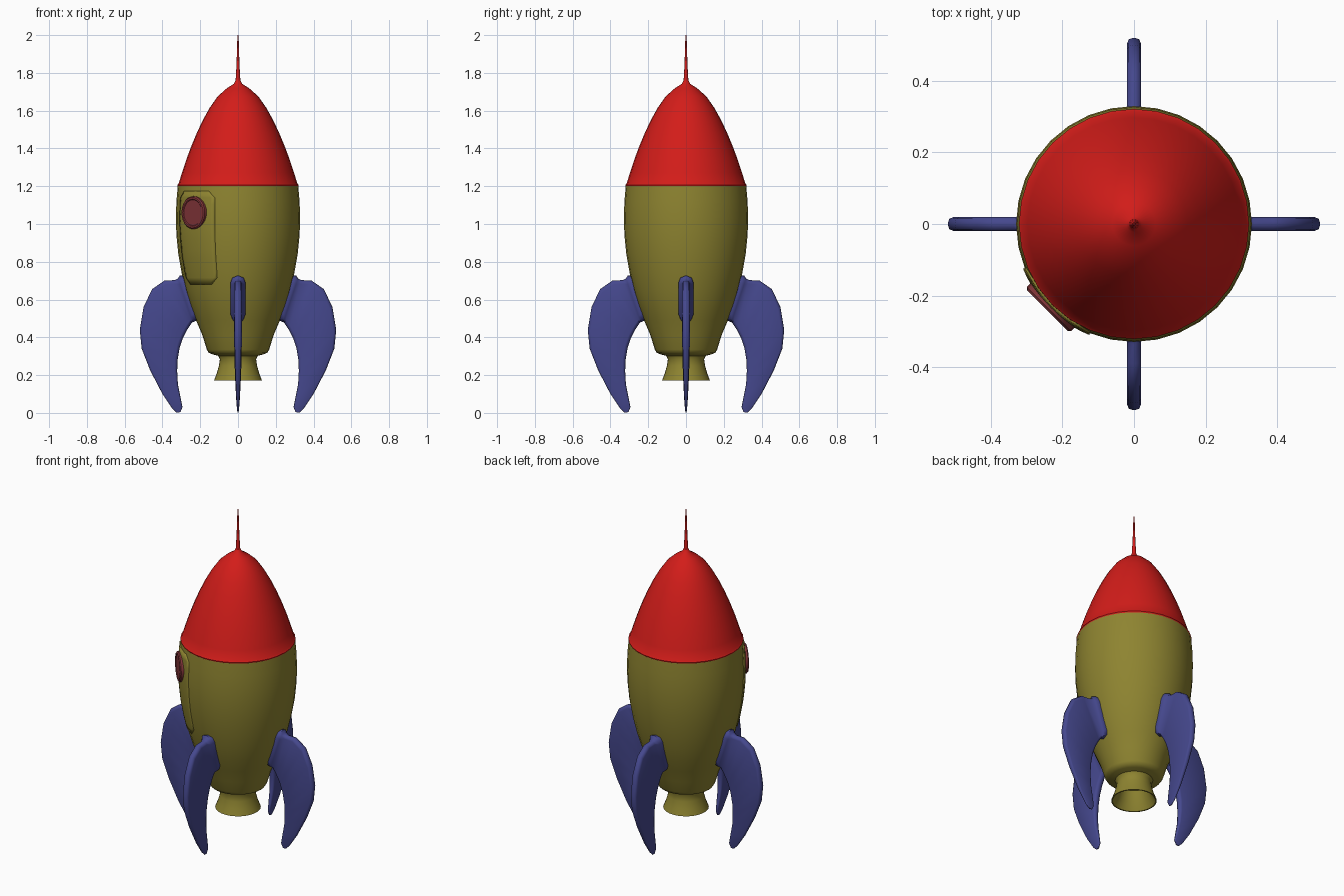
import bpy, bmesh
from math import sin, cos, pi, radians
from mathutils import Vector, Matrix

if "Cube" in bpy.data.objects:
    bpy.data.objects.remove(bpy.data.objects["Cube"])


def material(name, rgb):
    m = bpy.data.materials.new(name)
    m.diffuse_color = (*rgb, 1)
    m.use_nodes = True
    m.node_tree.nodes["Principled BSDF"].inputs["Base Color"].default_value = m.diffuse_color
    return m


OLIVE = material("olive", (0.27, 0.23, 0.03))
RED = material("red", (0.65, 0.012, 0.01))
BLUE = material("blue", (0.06, 0.065, 0.27))
GLASS = material("dark_red", (0.22, 0.035, 0.04))


def finish(name, bm, mat, angle=40):
    bmesh.ops.recalc_face_normals(bm, faces=bm.faces)
    me = bpy.data.meshes.new(name)
    bm.to_mesh(me)
    bm.free()
    ob = bpy.data.objects.new(name, me)
    bpy.context.collection.objects.link(ob)
    me.materials.append(mat)
    bpy.ops.object.select_all(action='DESELECT')
    ob.select_set(True)
    bpy.context.view_layer.objects.active = ob
    bpy.ops.object.shade_smooth_by_angle(angle=radians(angle))
    return ob


def loft(bm, rings):
    """Skin closed rings of points and cap both ends."""
    vs = [[bm.verts.new(p) for p in ring] for ring in rings]
    n = len(vs[0])
    for a, b in zip(vs, vs[1:]):
        for i in range(n):
            bm.faces.new((a[i], a[(i + 1) % n], b[(i + 1) % n], b[i]))
    bm.faces.new(vs[0])
    bm.faces.new(vs[-1])


def lathe(name, profile, mat, n=32, angle=40):
    bm = bmesh.new()
    loft(bm, [[(r * cos(2 * pi * i / n), r * sin(2 * pi * i / n), z) for i in range(n)]
              for r, z in profile])
    return finish(name, bm, mat, angle)


# Hull with the engine bell; the bell is hollow underneath
HULL = [(0.165, 0.335), (0.188, 0.41), (0.222, 0.49), (0.252, 0.57), (0.277, 0.65),
        (0.298, 0.74), (0.316, 0.84), (0.326, 0.94), (0.329, 1.03), (0.326, 1.12), (0.319, 1.2)]
BELL = [(0.075, 0.28), (0.095, 0.22), (0.120, 0.172), (0.127, 0.172), (0.112, 0.21),
        (0.101, 0.25), (0.096, 0.285), (0.105, 0.302), (0.135, 0.31), (0.155, 0.318)]
lathe("hull", BELL + HULL, OLIVE)

# Nose cone with rolled lip, and antenna
lathe("nose_cone", [(0.30, 1.196), (0.318, 1.198), (0.321, 1.207), (0.314, 1.215), (0.297, 1.27),
                    (0.274, 1.34), (0.248, 1.41), (0.219, 1.48), (0.186, 1.55), (0.15, 1.615),
                    (0.108, 1.675), (0.06, 1.718), (0.022, 1.742), (0.013, 1.76)], RED)
lathe("antenna", [(0.013, 1.755), (0.008, 1.84), (0.003, 2.0)], RED, n=12)


def hull_radius(z):
    for (r0, z0), (r1, z1) in zip(HULL, HULL[1:]):
        if z <= z1:
            return r0 + (r1 - r0) * (z - z0) / (z1 - z0)
    return HULL[-1][0]


# Fins: (outer r, outer z, inner r, inner z, half width) from the hull to the tip
FIN = [(0.27, 0.725, 0.20, 0.495, 0.040),
       (0.308, 0.727, 0.228, 0.485, 0.040),
       (0.318, 0.712, 0.240, 0.480, 0.033),
       (0.335, 0.703, 0.246, 0.475, 0.020),
       (0.390, 0.700, 0.268, 0.442, 0.020),
       (0.455, 0.655, 0.290, 0.400, 0.020),
       (0.500, 0.560, 0.309, 0.345, 0.020),
       (0.520, 0.440, 0.320, 0.280, 0.019),
       (0.510, 0.340, 0.322, 0.220, 0.017),
       (0.465, 0.225, 0.318, 0.150, 0.014),
       (0.400, 0.100, 0.303, 0.075, 0.010),
       (0.350, 0.025, 0.294, 0.030, 0.006),
       (0.325, 0.001, 0.305, 0.004, 0.003)]


def fin_ring(ro, zo, ri, zi, h):
    o, i = Vector((ro, 0, zo)), Vector((ri, 0, zi))
    d = (o - i).normalized()
    c = min(h, (o - i).length * 0.3)
    ring = []
    for end, s in ((o, -1), (i, 1)):
        for inset, w in ((1, -s), (0.3, -0.75 * s), (0, 0), (0.3, 0.75 * s), (1, s)):
            ring.append(end + d * (s * c * inset) + Vector((0, w * h, 0)))
    return ring


for k, side in enumerate(("right", "back", "left", "front")):
    bm = bmesh.new()
    loft(bm, [fin_ring(*row) for row in FIN])
    bm.transform(Matrix.Rotation(k * pi / 2, 4, 'Z'))
    finish(side + "_fin", bm, BLUE, 50)

# Hatch: thin raised panel with rounded corners, wrapped on the hull
bm = bmesh.new()
A, Z0, Z1, COLS, ROWS = radians(23), 0.68, 1.175, 12, 14
grid = []
for j in range(ROWS + 1):
    t = j / ROWS
    z = Z0 + (Z1 - Z0) * t
    edge = min(z - Z0, Z1 - z)
    half = A - radians(7) * max(0, 1 - edge / 0.04) ** 2
    row = []
    for i in range(COLS + 1):
        a = radians(225) + half * (2 * i / COLS - 1)
        r = hull_radius(z) + 0.005
        row.append(bm.verts.new((r * cos(a), r * sin(a), z)))
    grid.append(row)
for a, b in zip(grid, grid[1:]):
    for i in range(COLS):
        bm.faces.new((a[i], a[i + 1], b[i + 1], b[i]))
hatch = finish("hatch", bm, OLIVE)
solid = hatch.modifiers.new("thickness", 'SOLIDIFY')
solid.thickness = 0.014

# Porthole: low rounded disc set into the hatch
bm = bmesh.new()
N = 24
loft(bm, [[(r * cos(2 * pi * i / N), r * sin(2 * pi * i / N), h) for i in range(N)]
          for r, h in ((0.087, -0.03), (0.087, 0.008), (0.081, 0.014), (0.072, 0.014), (0.068, 0.010))])
out = Vector((cos(radians(225)), sin(radians(225)), 0))
bm.transform(Matrix.Translation(out * 0.328 + Vector((0, 0, 1.06))) @ out.to_track_quat('Z', 'Y').to_matrix().to_4x4())
finish("porthole", bm, GLASS)
